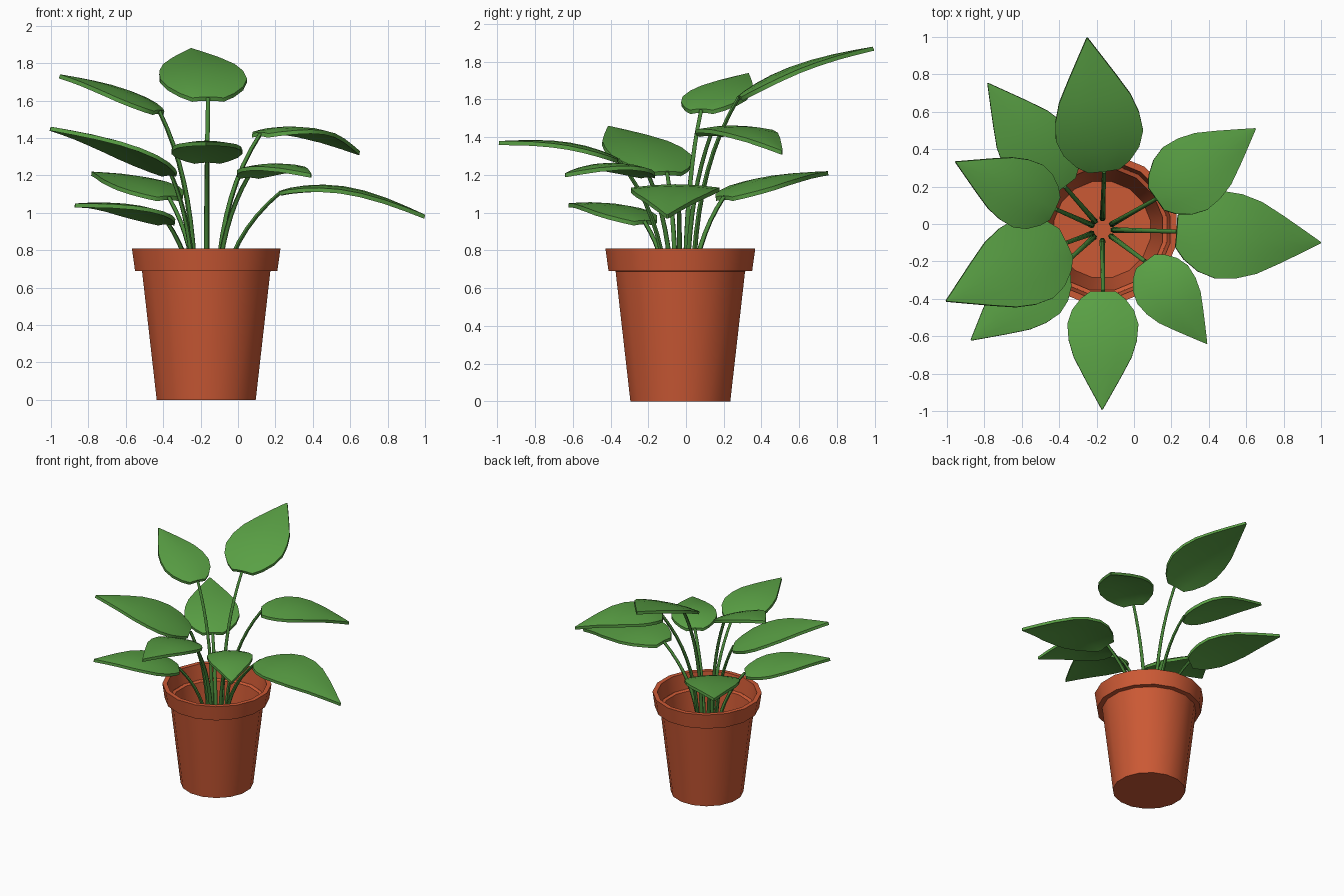
import bpy, bmesh, math
from mathutils import Vector

if "Cube" in bpy.data.objects:
    bpy.data.objects.remove(bpy.data.objects["Cube"])


def material(name, rgb):
    m = bpy.data.materials.new(name)
    m.diffuse_color = (*rgb, 1)
    m.use_nodes = True
    m.node_tree.nodes["Principled BSDF"].inputs["Base Color"].default_value = m.diffuse_color
    return m


TERRACOTTA = material("terracotta", (0.60, 0.10, 0.035))
LEAF = material("leaf green", (0.10, 0.35, 0.058))
STEM = material("stem green", (0.065, 0.24, 0.04))
CX, CY = -0.17, -0.03          # pot centre
FLOOR = 0.03


def finish(name, bm, mat, angle):
    bmesh.ops.recalc_face_normals(bm, faces=bm.faces)
    mesh = bpy.data.meshes.new(name)
    bm.to_mesh(mesh)
    bm.free()
    mesh.materials.append(mat)
    ob = bpy.data.objects.new(name, mesh)
    bpy.context.collection.objects.link(ob)
    bpy.ops.object.select_all(action='DESELECT')
    ob.select_set(True)
    bpy.context.view_layer.objects.active = ob
    bpy.ops.object.shade_smooth_by_angle(angle=math.radians(angle))
    return ob


def bridge(bm, rings):
    n = len(rings[0])
    for a, b in zip(rings, rings[1:]):
        for i in range(n):
            bm.faces.new((a[i], a[(i + 1) % n], b[(i + 1) % n], b[i]))


# Pot: lathed hollow profile (radius, height), closed at base and inner floor
def make_pot(sides=16):
    profile = [(0.27, 0), (0.35, 0.69), (0.388, 0.69), (0.405, 0.81),
               (0.37, 0.81), (0.352, 0.69), (0.33, 0.68), (0.262, FLOOR)]
    bm = bmesh.new()
    rings = []
    for r, z in profile:
        rings.append([bm.verts.new((CX + r * math.cos(2 * math.pi * (i + .5) / sides),
                                    CY + r * math.sin(2 * math.pi * (i + .5) / sides), z))
                      for i in range(sides)])
    bridge(bm, rings)
    bm.faces.new(rings[0])
    bm.faces.new(rings[-1])
    finish("pot", bm, TERRACOTTA, 30)


# Leaf: arched blade, half widths along its length, thickened
OUTLINE = [(0, .36), (.06, .62), (.16, .87), (.28, 1), (.42, .96),
           (.56, .82), (.72, .54), (.87, .26), (1, .015)]


def make_leaf(i, base, tip, half_width, arch):
    base, tip = Vector(base), Vector(tip)
    along = tip - base
    side = Vector((along.y, -along.x, 0)).normalized()
    up = side.cross(along).normalized()
    thick = 0.022
    bm = bmesh.new()
    rings = []
    for t, w in OUTLINE:
        mid = base + along * t + up * arch * math.sin(math.pi * t ** 0.85)
        top, low = [], []
        for s in (-1, -.5, 0, .5, 1):
            p = mid + side * s * w * half_width - up * 0.018 * s * s * w
            top.append(bm.verts.new(p))
            low.append(bm.verts.new(p - up * thick))
        rings.append(top + low[::-1])
    bridge(bm, rings)
    for ring in (rings[0], rings[-1]):
        bm.faces.new(ring)
    finish(f"leaf_{i}", bm, LEAF, 40)


# Stem: slim tapering tube rising from the pot floor and bending out to the leaf
def make_stem(i, base, sides=6, steps=12):
    end = Vector(base) - Vector((0, 0, 0.008))
    heading = Vector((end.x - CX, end.y - CY, 0))
    start = Vector((CX, CY, FLOOR)) + heading.normalized() * 0.06
    reach = end - start
    reach.z = 0
    pts = []
    for k in range(steps + 1):
        u = (k / steps) ** 0.7
        p = start + reach * u ** 3.8
        p.z = FLOOR + (end.z - FLOOR) * u
        pts.append(p)
    out = heading.normalized()
    across = Vector((-out.y, out.x, 0))
    bm = bmesh.new()
    rings = []
    for k, p in enumerate(pts):
        d = (pts[min(k + 1, steps)] - pts[max(k - 1, 0)]).normalized()
        normal = across.cross(d)
        r = 0.017 - 0.006 * k / steps
        rings.append([bm.verts.new(p + r * (across * math.cos(2 * math.pi * j / sides)
                                            + normal * math.sin(2 * math.pi * j / sides)))
                      for j in range(sides)])
    bridge(bm, rings)
    bm.faces.new(rings[0])
    bm.faces.new(rings[-1])
    finish(f"stem_{i}", bm, STEM, 60)


# Leaf base, leaf tip, half width, arch height
PLANT = [
    ((-0.16, 0.28, 1.62), (-0.25, 0.99, 1.88), 0.235, 0.050),    # back
    ((-0.42, 0.08, 1.55), (-0.95, 0.33, 1.74), 0.185, 0.035),    # left, upper
    ((-0.36, -0.10, 1.22), (-1.00, -0.41, 1.46), 0.235, 0.045),  # left, lower
    ((-0.37, 0.20, 1.09), (-0.78, 0.75, 1.22), 0.205, 0.040),    # back left
    ((-0.38, -0.22, 0.96), (-0.87, -0.62, 1.05), 0.19, 0.045),   # front left
    ((-0.165, -0.36, 1.29), (-0.17, -0.99, 1.38), 0.19, 0.045),  # front
    ((0.06, -0.20, 1.21), (0.39, -0.64, 1.21), 0.17, 0.055),     # front right
    ((0.23, -0.04, 1.12), (1.00, -0.10, 0.99), 0.235, 0.078),    # right
    ((0.12, 0.135, 1.43), (0.65, 0.51, 1.33), 0.205, 0.070),     # back right
]

make_pot()
for n, (leaf_base, leaf_tip, half, bow) in enumerate(PLANT, 1):
    make_leaf(n, leaf_base, leaf_tip, half, bow)
    make_stem(n, leaf_base)
